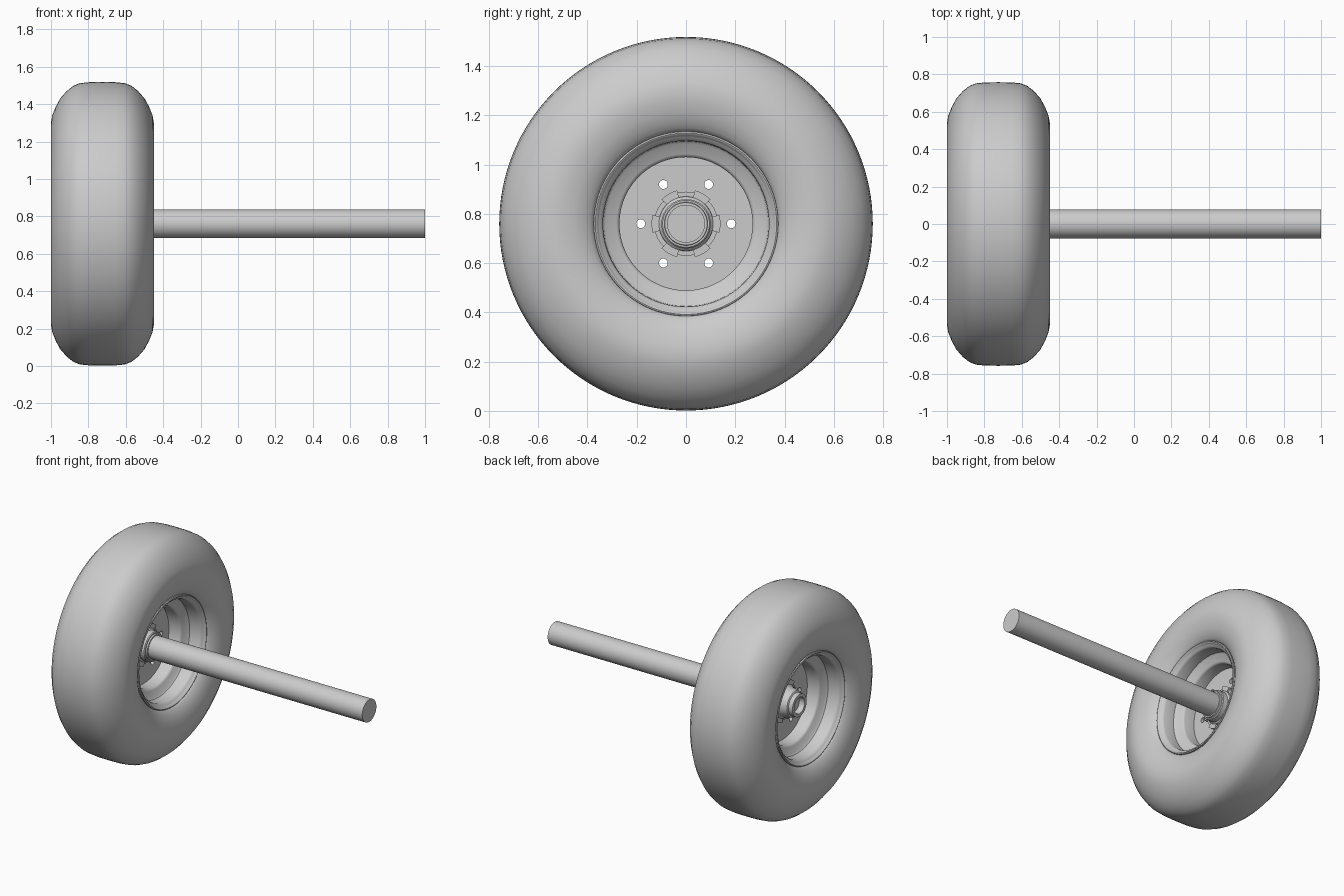
import bpy, bmesh
from math import pi, sin, cos, radians

cube = bpy.data.objects.get("Cube")
if cube:
    bpy.data.objects.remove(cube, do_unlink=True)

HUB_X, HUB_Z = -0.725, 0.76     # wheel centre; the wheel spins about x

grey = bpy.data.materials.new("light_grey")
grey.use_nodes = True
grey.diffuse_color = (0.6, 0.6, 0.6, 1)
grey.node_tree.nodes["Principled BSDF"].inputs["Base Color"].default_value = (0.6, 0.6, 0.6, 1)


def finish(bm, name, smooth=30):
    """Clean up a bmesh and place it on the wheel centre."""
    bmesh.ops.remove_doubles(bm, verts=bm.verts, dist=1e-5)
    bmesh.ops.recalc_face_normals(bm, faces=bm.faces)
    mesh = bpy.data.meshes.new(name)
    bm.to_mesh(mesh)
    bm.free()
    mesh.materials.append(grey)
    obj = bpy.data.objects.new(name, mesh)
    obj.location = (HUB_X, 0, HUB_Z)
    bpy.context.collection.objects.link(obj)
    bpy.ops.object.select_all(action="DESELECT")
    obj.select_set(True)
    bpy.context.view_layer.objects.active = obj
    bpy.ops.object.shade_smooth_by_angle(angle=radians(smooth))
    return obj


def lathe(name, profile, steps=96, closed=False, smooth=30):
    """Spin (x, radius) points around the x axis."""
    bm = bmesh.new()
    rings = [[bm.verts.new((x, r * cos(2 * pi * i / steps), r * sin(2 * pi * i / steps)))
              for i in range(steps)] for x, r in profile]
    pairs = list(zip(rings, rings[1:]))
    if closed:
        pairs.append((rings[-1], rings[0]))
    for a, b in pairs:
        for i in range(steps):
            j = (i + 1) % steps
            bm.faces.new((a[i], a[j], b[j], b[i]))
    if not closed:
        for end in (rings[0], rings[-1]):
            bm.faces.new(end)
    return finish(bm, name, smooth)


def mirrored(half):
    """Mirror a half profile that runs outwards from the centre plane."""
    return [(-x, r) for x, r in reversed(half) if x > 0] + half


# Balloon tyre, bulging past the rim flanges
tyre_half = [(0, 0.758), (0.07, 0.757), (0.12, 0.752), (0.155, 0.738), (0.19, 0.711),
             (0.225, 0.671), (0.25, 0.625), (0.268, 0.58), (0.275, 0.54), (0.273, 0.5),
             (0.264, 0.455), (0.249, 0.415), (0.232, 0.39), (0.218, 0.374), (0.15, 0.36)]
lathe("tyre", mirrored(tyre_half), 128, closed=True, smooth=60)

# Drop-centre rim: rolled flange, bead seat, step and well on both sides
rim_half = [(0, 0.27), (0.085, 0.27), (0.094, 0.274), (0.1, 0.283), (0.112, 0.325),
            (0.122, 0.335), (0.195, 0.337), (0.206, 0.342), (0.212, 0.352), (0.219, 0.358),
            (0.226, 0.362), (0.229, 0.368), (0.226, 0.374), (0.215, 0.375), (0.14, 0.362)]
lathe("rim", mirrored(rim_half), 96, closed=True, smooth=40)

# Wheel disc with six through holes
disc_curve = bpy.data.curves.new("wheel_disc", "CURVE")
disc_curve.dimensions = "2D"
disc_curve.fill_mode = "BOTH"
disc_curve.extrude = 0.01


def add_circle(cx, cy, radius, steps):
    spline = disc_curve.splines.new("POLY")
    spline.points.add(steps - 1)
    spline.use_cyclic_u = True
    for i, p in enumerate(spline.points):
        a = 2 * pi * i / steps
        p.co = (cx + radius * cos(a), cy + radius * sin(a), 0, 1)


add_circle(0, 0, 0.273, 96)
for k in range(6):
    a = pi / 2 + k * pi / 3
    add_circle(0.184 * cos(a), 0.184 * sin(a), 0.018, 24)
disc_curve.materials.append(grey)
disc = bpy.data.objects.new("wheel_disc", disc_curve)
disc.location = (HUB_X, 0, HUB_Z)
disc.rotation_euler = (0, pi / 2, 0)
bpy.context.collection.objects.link(disc)
bpy.ops.object.select_all(action="DESELECT")
disc.select_set(True)
bpy.context.view_layer.objects.active = disc
bpy.ops.object.convert(target="MESH")

# Hub: flange plate, tapered outer barrel with open end, inner collar
lathe("hub_flange", [(-0.022, 0.13), (0.022, 0.13)], 64)
lathe("hub_barrel", [(0, 0.112), (-0.035, 0.11), (-0.045, 0.1), (-0.105, 0.088), (-0.11, 0.078),
                     (-0.14, 0.077), (-0.14, 0.056), (-0.1, 0.054)], 64)
lathe("hub_collar", [(0, 0.112), (0.035, 0.11), (0.045, 0.1), (0.08, 0.1), (0.085, 0.095),
                     (0.085, 0.088), (0.095, 0.086), (0.095, 0.06)], 64)

# Six curved lugs around the hub, on both faces of the disc
bm = bmesh.new()
for k in range(6):
    arc = [k * pi / 3 + radians(d) for d in (-15, -7.5, 0, 7.5, 15)]
    outline = [(0.14, a) for a in arc] + [(0.108, a) for a in reversed(arc)]
    low, high = ([bm.verts.new((x, r * cos(a), r * sin(a))) for r, a in outline]
                 for x in (-0.034, 0.034))
    bm.faces.new(low)
    bm.faces.new(high)
    for i in range(len(outline)):
        j = (i + 1) % len(outline)
        bm.faces.new((low[i], low[j], high[j], high[i]))
finish(bm, "hub_lugs")

# Long plain axle
lathe("axle", [(0.02, 0.077), (1 - HUB_X, 0.077)], 64)
